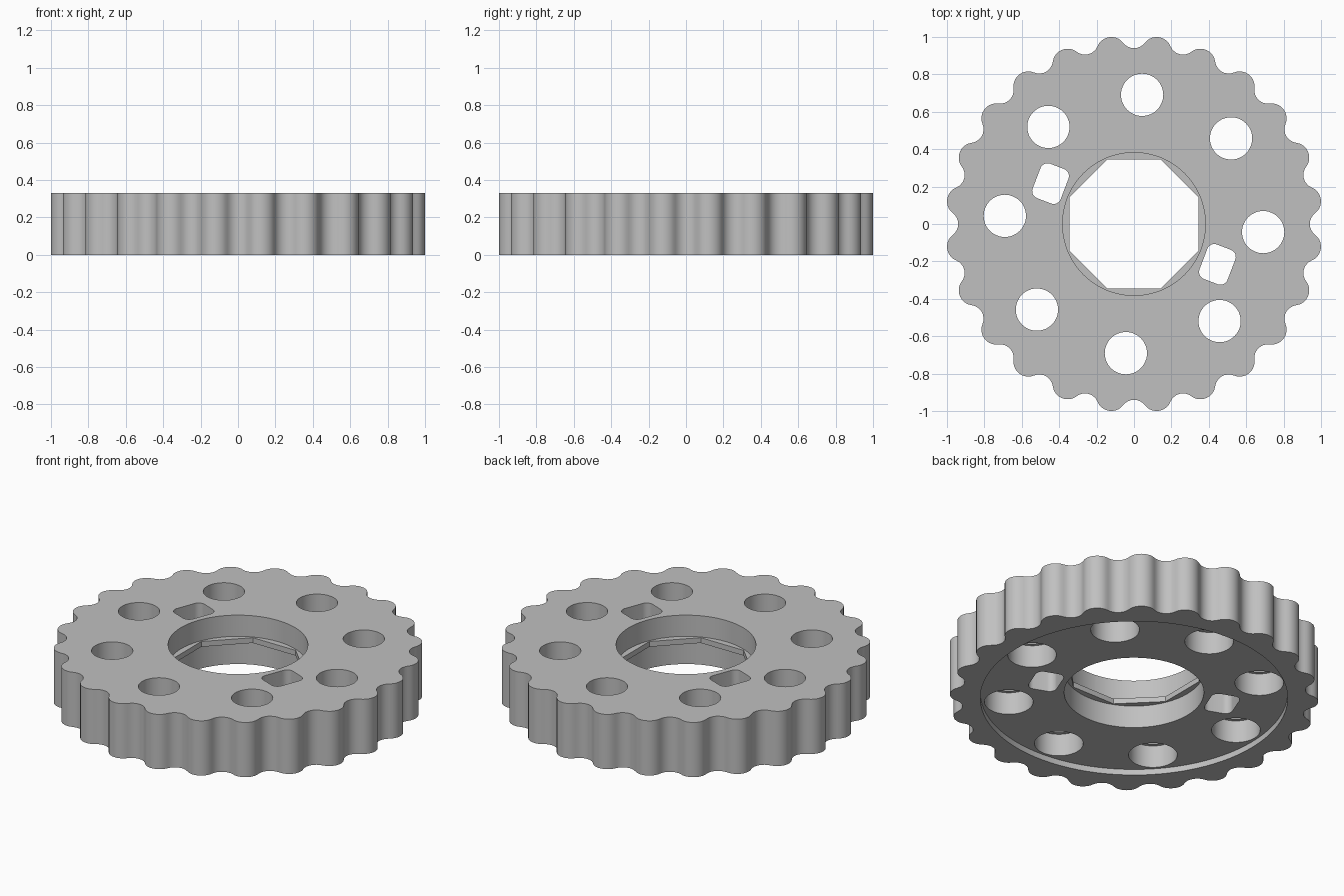
import bpy
import bmesh
from math import cos, sin, radians, pi

if "Cube" in bpy.data.objects:
    bpy.data.objects.remove(bpy.data.objects["Cube"])

HEIGHT = 0.33
STEP_Z = 0.17

# Single grey material
grey = bpy.data.materials.new("plain grey")
grey.use_nodes = True
colour = (0.53, 0.53, 0.53, 1)
grey.diffuse_color = colour
grey.node_tree.nodes["Principled BSDF"].inputs["Base Color"].default_value = colour


def prism(name, outline, z0, z1):
    """Extrude a flat counter-clockwise outline between two heights."""
    bm = bmesh.new()
    base = bm.faces.new([bm.verts.new((x, y, z0)) for x, y in outline])
    top = bmesh.ops.extrude_face_region(bm, geom=[base])["geom"]
    verts = [v for v in top if isinstance(v, bmesh.types.BMVert)]
    bmesh.ops.translate(bm, verts=verts, vec=(0, 0, z1 - z0))
    bmesh.ops.recalc_face_normals(bm, faces=bm.faces)
    mesh = bpy.data.meshes.new(name)
    bm.to_mesh(mesh)
    bm.free()
    obj = bpy.data.objects.new(name, mesh)
    bpy.context.collection.objects.link(obj)
    mesh.materials.append(grey)
    return obj


def arc(cx, cy, r, start, end, steps):
    angles = [start + (end - start) * i / steps for i in range(steps + 1)]
    return [(cx + r * cos(a), cy + r * sin(a)) for a in angles]


def circle(cx, cy, r, sides=64, turn=0.0):
    return arc(cx, cy, r, turn, turn + 2 * pi, sides)[:-1]


def rounded_slot(cx, cy, w, h, r, turn):
    points = []
    for i, (sx, sy) in enumerate([(1, 1), (-1, 1), (-1, -1), (1, -1)]):
        points += arc(sx * (w / 2 - r), sy * (h / 2 - r), r,
                      i * pi / 2, (i + 1) * pi / 2, 6)
    c, s = cos(turn), sin(turn)
    return [(cx + c * x - s * y, cy + s * x + c * y) for x, y in points]


def cut(target, outline, z0, z1):
    cutter = prism("cutter", outline, z0, z1)
    cutter.hide_render = True
    mod = target.modifiers.new("cut", "BOOLEAN")
    mod.operation = "DIFFERENCE"
    mod.solver = "EXACT"
    mod.object = cutter
    bpy.context.view_layer.objects.active = target
    bpy.ops.object.modifier_apply(modifier=mod.name)
    bpy.data.objects.remove(cutter)


def smooth(obj):
    bpy.ops.object.select_all(action="DESELECT")
    obj.select_set(True)
    bpy.context.view_layer.objects.active = obj
    bpy.ops.object.shade_smooth_by_angle(angle=radians(30))


# Scalloped rim: convex lobes joined by tangent concave valleys
LOBES = 24
pitch = 2 * pi / LOBES
rim = []
for i in range(LOBES):
    a = (i + 0.5) * pitch
    rim += arc(0.9276 * cos(a), 0.9276 * sin(a), 0.08,
               a - pi / 3, a + pi / 3, 10)
    v = (i + 1) * pitch
    half = radians(52.5)
    rim += arc(1.0125 * cos(v), 1.0125 * sin(v), 0.0725,
               v + pi + half, v + pi - half, 8)[1:-1]
disc = prism("scalloped_disc", rim, 0, HEIGHT)

# Shallow underside recess and central bore
cut(disc, circle(0, 0, 0.84, 96), -0.1, 0.035)
cut(disc, circle(0, 0, 0.382), -0.1, 0.5)

# Ring of stepped holes, wider underneath
for i in range(8):
    a = radians(-3.6 + 45 * i)
    x, y = 0.692 * cos(a), 0.692 * sin(a)
    cut(disc, circle(x, y, 0.113, 48), 0.1, 0.5)
    cut(disc, circle(x, y, 0.133, 48), -0.1, STEP_Z)

# Pair of rounded slots on opposite sides
for side in (1, -1):
    cut(disc, rounded_slot(side * 0.446, side * -0.216, 0.16, 0.197, 0.04,
                           radians(-21)), -0.1, 0.5)
smooth(disc)

# Thin ledge inside the bore with an octagonal opening
ledge = prism("octagonal_ledge", circle(0, 0, 0.385), STEP_Z, STEP_Z + 0.032)
cut(ledge, circle(0, 0, 0.345 / cos(pi / 8), 8, pi / 8), 0, 0.5)
smooth(ledge)
